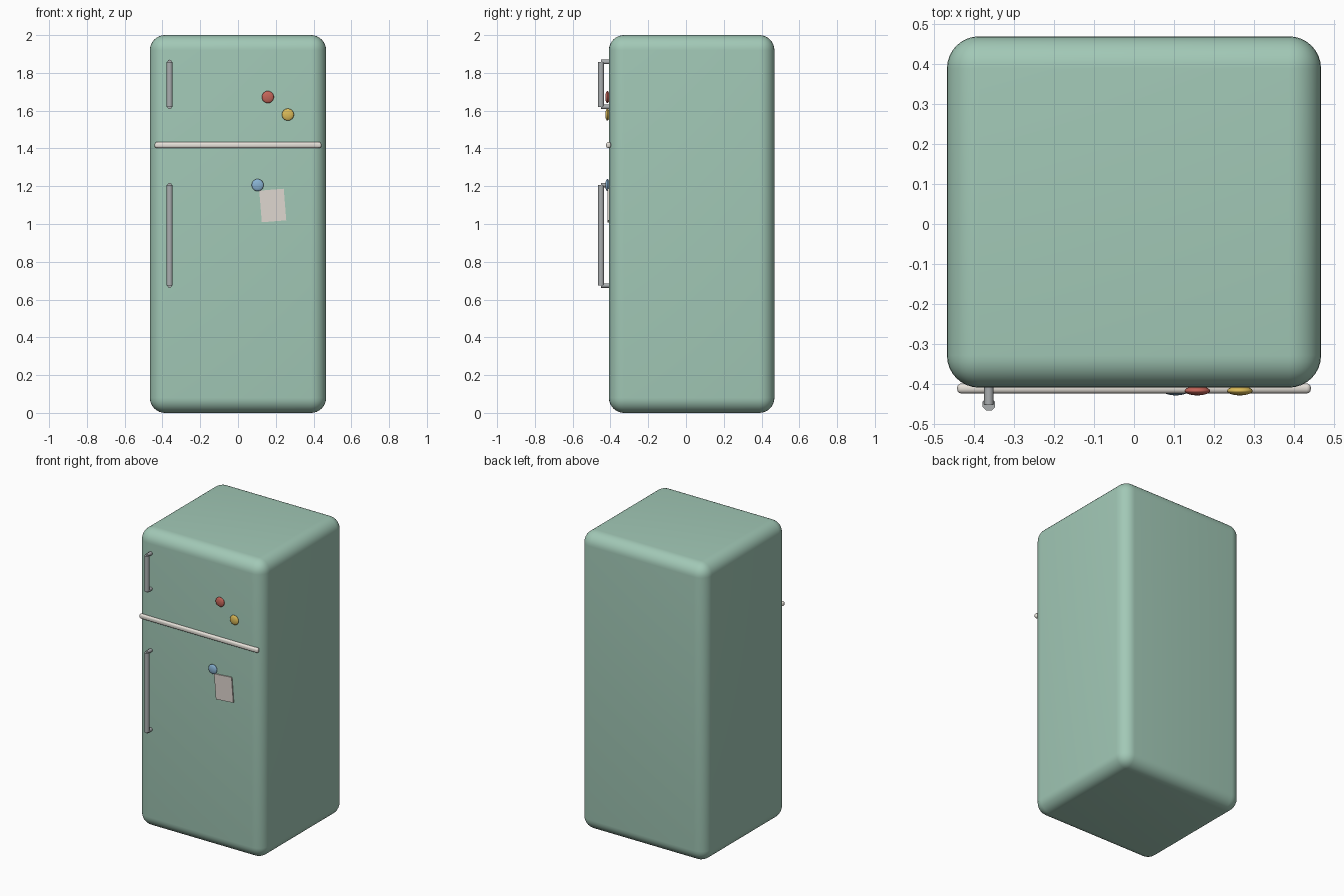
import bpy, math

if "Cube" in bpy.data.objects:
    bpy.data.objects.remove(bpy.data.objects["Cube"])

FRONT = -0.408  # y of the door surface


def mat(name, rgb):
    m = bpy.data.materials.new(name)
    m.diffuse_color = (*rgb, 1)
    m.use_nodes = True
    m.node_tree.nodes["Principled BSDF"].inputs["Base Color"].default_value = m.diffuse_color
    return m


GREEN = mat("mint_enamel", (0.36, 0.58, 0.47))
CREAM = mat("cream_trim", (0.80, 0.76, 0.70))
PAPER = mat("paper", (0.74, 0.68, 0.63))
STEEL = mat("steel", (0.40, 0.42, 0.43))


def finish(name, m, angle=40):
    o = bpy.context.object
    o.name = name
    o.data.materials.append(m)
    bpy.ops.object.shade_smooth_by_angle(angle=math.radians(angle))
    return o


def box(name, loc, size, m, bevel=0, segments=4, tilt=0):
    bpy.ops.mesh.primitive_cube_add(size=1, location=loc)
    o = bpy.context.object
    o.scale = size
    bpy.ops.object.transform_apply(location=False, rotation=False, scale=True)
    if bevel:
        mod = o.modifiers.new("round", 'BEVEL')
        mod.width, mod.segments = bevel, segments
        bpy.ops.object.modifier_apply(modifier="round")
    o.rotation_euler.y = tilt
    return finish(name, m)


def rod(name, loc, radius, length, m, rot=(0, 0, 0)):
    bpy.ops.mesh.primitive_cylinder_add(vertices=8, radius=radius, depth=length,
                                        location=loc, rotation=rot)
    return finish(name, m, 50)


# Rounded cabinet and the trim between the doors
box("cabinet", (0, 0.03, 1), (0.933, 0.876, 2), GREEN, 0.08, 8)
box("door_trim", (0, -0.41, 1.418), (0.882, 0.025, 0.031), CREAM, 0.01, 3)

# Handles: a vertical grip with a standoff at each end
for name, z0, z1 in (("freezer", 1.62, 1.858), ("fridge", 0.674, 1.206)):
    rod(name + "_handle", (-0.362, -0.45, (z0 + z1) / 2), 0.017, z1 - z0, STEEL,
        (0, 0, math.pi / 8))
    for end, z in (("lower", z0), ("upper", z1)):
        rod(f"{name}_handle_{end}_post", (-0.362, -0.424, z), 0.012, 0.052, STEEL,
            (math.pi / 2, 0, 0))

# Note held by a magnet
box("note", (0.184, FRONT - 0.003, 1.098), (0.13, 0.008, 0.168), PAPER, tilt=-0.08)

# Flattened round magnets
for name, x, z, rgb in (("red_magnet", 0.158, 1.672, (0.55, 0.13, 0.10)),
                        ("yellow_magnet", 0.264, 1.579, (0.72, 0.50, 0.10)),
                        ("blue_magnet", 0.104, 1.206, (0.25, 0.45, 0.65))):
    bpy.ops.mesh.primitive_uv_sphere_add(segments=20, ring_count=12, radius=0.032,
                                         location=(x, -0.416, z))
    bpy.context.object.scale.y = 0.36
    finish(name, mat(name, rgb), 60)
